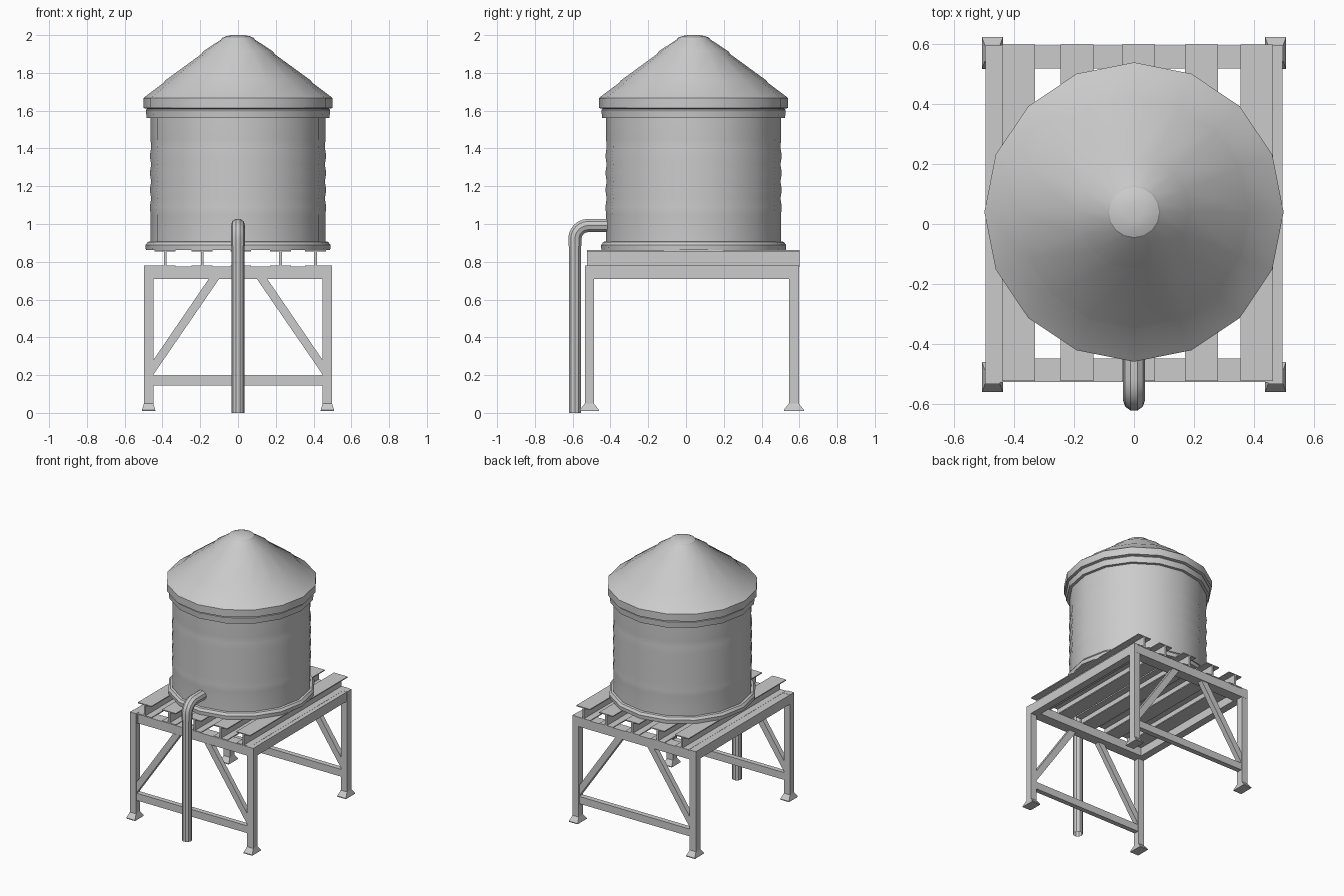
import bpy, bmesh, math
from mathutils import Vector

if "Cube" in bpy.data.objects:
    bpy.data.objects.remove(bpy.data.objects["Cube"])

CY = 0.04  # tank centre along y


def finish(name, bm, smooth=False):
    bmesh.ops.recalc_face_normals(bm, faces=bm.faces)
    me = bpy.data.meshes.new(name)
    bm.to_mesh(me)
    bm.free()
    ob = bpy.data.objects.new(name, me)
    bpy.context.collection.objects.link(ob)
    if smooth:
        select(ob)
        bpy.ops.object.shade_smooth_by_angle(angle=math.radians(30))
    return ob


def select(ob):
    bpy.ops.object.select_all(action='DESELECT')
    ob.select_set(True)
    bpy.context.view_layer.objects.active = ob


def prism(name, pts, a, b, axis='y'):
    """Extrude a closed 2D profile (x, z) along y, from a to b."""
    bm = bmesh.new()
    lo = [bm.verts.new((x, a, z)) for x, z in pts]
    hi = [bm.verts.new((x, b, z)) for x, z in pts]
    n = len(pts)
    bm.faces.new(lo)
    bm.faces.new(hi)
    for i in range(n):
        bm.faces.new((lo[i], lo[(i + 1) % n], hi[(i + 1) % n], hi[i]))
    return finish(name, bm)


def box(name, x0, x1, y0, y1, z0, z1):
    return prism(name, [(x0, z0), (x1, z0), (x1, z1), (x0, z1)], y0, y1)


def lathe(name, profile, sides=16):
    """Revolve an (r, z) profile about the tank axis, capping both ends."""
    bm = bmesh.new()
    rings = []
    for r, z in profile:
        rings.append([bm.verts.new((r * math.cos(2 * math.pi * i / sides),
                                    CY + r * math.sin(2 * math.pi * i / sides), z))
                      for i in range(sides)])
    for p, q in zip(rings, rings[1:]):
        for i in range(sides):
            j = (i + 1) % sides
            bm.faces.new((p[i], p[j], q[j], q[i]))
    bm.faces.new(rings[0])
    bm.faces.new(rings[-1])
    return finish(name, bm, True)


def tube(name, pts, r):
    """Open-ended round pipe along a path."""
    cu = bpy.data.curves.new(name, 'CURVE')
    cu.dimensions = '3D'
    cu.bevel_depth = r
    cu.bevel_resolution = 3
    sp = cu.splines.new('POLY')
    sp.points.add(len(pts) - 1)
    for p, c in zip(sp.points, pts):
        p.co = (*c, 1)
    ob = bpy.data.objects.new(name, cu)
    bpy.context.collection.objects.link(ob)
    select(ob)
    bpy.ops.object.convert(target='MESH')
    ob = bpy.context.object
    bpy.ops.object.shade_smooth_by_angle(angle=math.radians(35))
    return ob


# Tank wall with base ring and gentle ripples
wall = [(0.488, 0.862), (0.49, 0.888), (0.478, 0.905), (0.463, 0.908), (0.463, 1.05)]
for k in range(4):
    z = 1.09 + 0.09 * k
    wall += [(0.467, z), (0.46, z + 0.045)]
wall += [(0.463, 1.45), (0.463, 1.60)]
lathe("tank_wall", wall)

# Roof with stepped rim and cap
lathe("tank_roof", [(0.455, 1.56), (0.484, 1.56), (0.488, 1.603), (0.482, 1.61),
                    (0.50, 1.614), (0.50, 1.667), (0.492, 1.674),
                    (0.393, 1.748), (0.385, 1.76), (0.193, 1.90), (0.186, 1.913),
                    (0.09, 1.976), (0.084, 1.985), (0.06, 1.995), (0.03, 2.0)])

# I-beams carrying the tank
for i, x in enumerate((-0.386, -0.19, 0.015, 0.225, 0.41)):
    w, t = 0.055, 0.007
    half = [(w, 0.772), (w, 0.78), (t, 0.78), (t, 0.855), (w, 0.855), (w, 0.862)]
    pts = [(x + a, z) for a, z in half] + [(x - a, z) for a, z in reversed(half)]
    prism(f"deck_beam_{i + 1}", pts, -0.525, 0.60)

# Legs with flared feet, and side rails
for sx, side in ((-1, "left"), (1, "right")):
    for y0, y1, end in ((-0.535, -0.488, "front"), (0.545, 0.597, "back")):
        x0, x1 = sorted((sx * 0.448, sx * 0.498))
        box(f"{end}_{side}_leg", x0, x1, y0, y1, 0.04, 0.78)
        bm = bmesh.new()
        rings = []
        for z, ex, ey in ((0.01, 0.01, 0.027), (0.016, 0.01, 0.027), (0.05, 0, 0)):
            rings.append([bm.verts.new(c) for c in
                          ((x0 - ex, y0 - ey, z), (x1 + ex, y0 - ey, z),
                           (x1 + ex, y1 + ey, z), (x0 - ex, y1 + ey, z))])
        for p, q in zip(rings, rings[1:]):
            for i in range(4):
                j = (i + 1) % 4
                bm.faces.new((p[i], p[j], q[j], q[i]))
        bm.faces.new(rings[0])
        bm.faces.new(rings[-1])
        finish(f"{end}_{side}_foot", bm)
    a, b = sorted((sx * 0.44, sx * 0.496))
    box(f"{side}_rail", a, b, -0.53, 0.598, 0.71, 0.779)

# Front and back rails, lower ties and diagonal braces
for end, r0, r1, t0, t1 in (("front", -0.527, -0.45, -0.528, -0.492),
                            ("back", 0.52, 0.597, 0.552, 0.59)):
    box(f"{end}_rail", -0.445, 0.445, r0, r1, 0.71, 0.775)
    box(f"{end}_tie", -0.45, 0.45, t0, t1, 0.145, 0.198)
    for s, side in ((-1, "left"), (1, "right")):
        prism(f"{end}_{side}_brace", [(s * 0.45, 0.20), (s * 0.098, 0.712),
                                      (s * 0.153, 0.712), (s * 0.45, 0.277)], t0, t1)

# Downpipe and elbow into the tank
PY, PZ, R = -0.588, 0.992, 0.07
tube("down_pipe", [(0, PY, 0), (0, PY, 0.885)], 0.034)
arc = [(0, PY + R - R * math.cos(a), PZ - R + R * math.sin(a))
       for a in (math.radians(15 * k) for k in range(7))]
tube("pipe_elbow", [(0, PY, 0.883)] + arc + [(0, -0.40, PZ)], 0.037)
